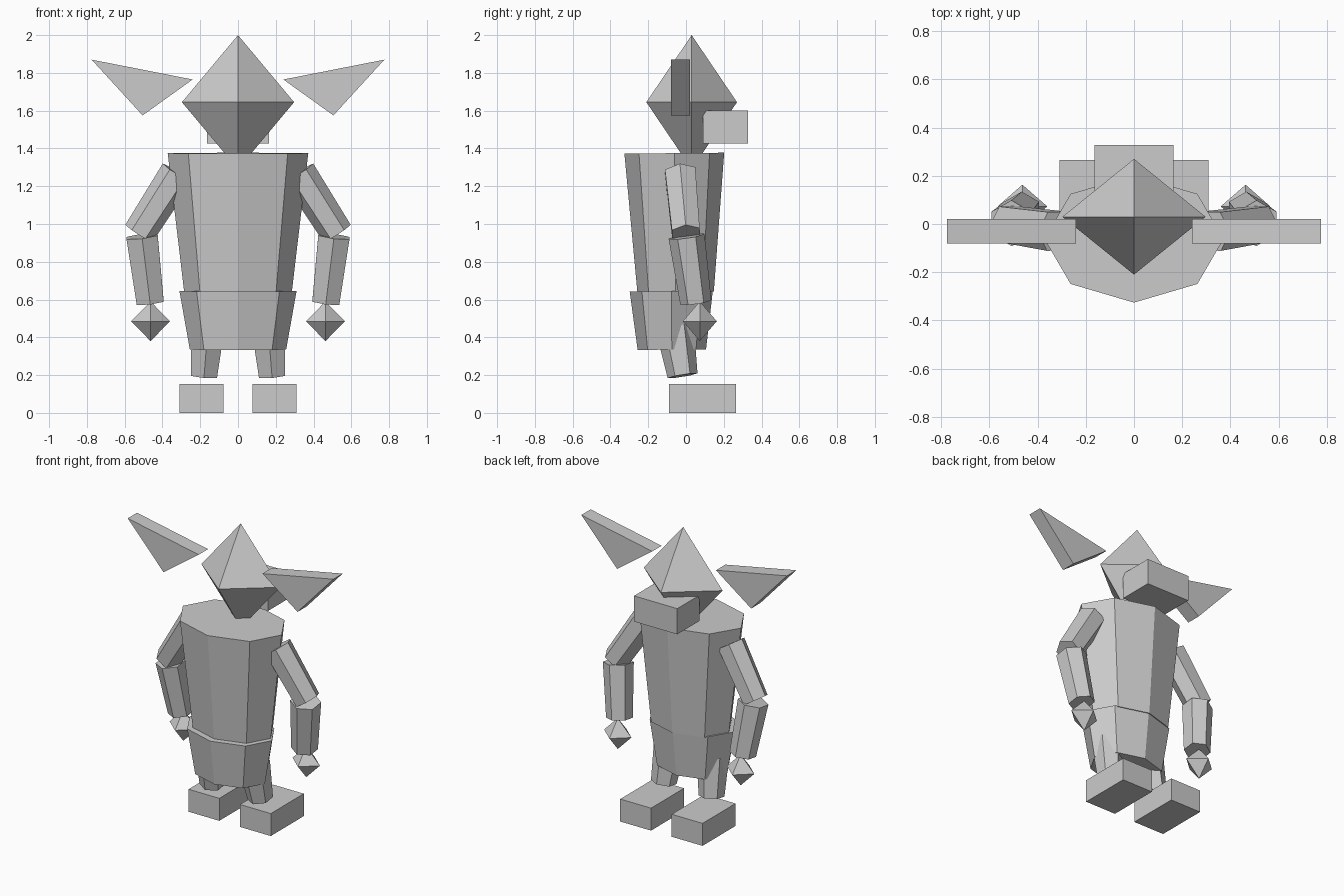
import bpy
import bmesh
from math import pi
from mathutils import Vector, Matrix

cube = bpy.data.objects.get("Cube")
if cube:
    bpy.data.objects.remove(cube, do_unlink=True)

grey = bpy.data.materials.new("plain_grey")
grey.use_nodes = True
grey.diffuse_color = (0.6, 0.6, 0.6, 1)
grey.node_tree.nodes["Principled BSDF"].inputs["Base Color"].default_value = (0.6, 0.6, 0.6, 1)


def finish(name, bm):
    bmesh.ops.recalc_face_normals(bm, faces=bm.faces)
    mesh = bpy.data.meshes.new(name)
    bm.to_mesh(mesh)
    bm.free()
    mesh.materials.append(grey)
    obj = bpy.data.objects.new(name, mesh)
    bpy.context.collection.objects.link(obj)
    return obj


def box(name, low, high):
    low, high = Vector(low), Vector(high)
    bm = bmesh.new()
    place = Matrix.Translation((low + high) / 2) @ Matrix.Diagonal((high - low).to_4d())
    bmesh.ops.create_cube(bm, size=1, matrix=place)
    return finish(name, bm)


def tapered(name, start, end, r_start, r_end, sides, turn=0, depth=1):
    """Tapered prism running from start to end; depth scales it along y."""
    start, end = Vector(start), Vector(end)
    axis = end - start
    spin = Vector((0, 0, 1)).rotation_difference(axis).to_matrix().to_4x4()
    place = (Matrix.Translation((start + end) / 2) @ spin
             @ Matrix.Diagonal((1, depth, 1, 1)) @ Matrix.Rotation(turn, 4, "Z"))
    bm = bmesh.new()
    bmesh.ops.create_cone(bm, cap_ends=True, segments=sides, radius1=r_start,
                          radius2=r_end, depth=axis.length, matrix=place)
    return finish(name, bm)


def diamond(name, centre, radii):
    """Octahedron with a corner on every axis."""
    bm = bmesh.new()
    ring = [bm.verts.new(p) for p in ((1, 0, 0), (0, 1, 0), (-1, 0, 0), (0, -1, 0))]
    for z in (1, -1):
        tip = bm.verts.new((0, 0, z))
        for i in range(4):
            bm.faces.new((ring[i], ring[(i + 1) % 4], tip))
    bm.transform(Matrix.Translation(centre) @ Matrix.Diagonal((*radii, 1)))
    return finish(name, bm)


def prism(name, outline, front, back):
    """Outline in x and z, extruded along y."""
    bm = bmesh.new()
    face = bm.faces.new([bm.verts.new((x, front, z)) for x, z in outline])
    grown = bmesh.ops.extrude_face_region(bm, geom=[face])["geom"]
    moved = [v for v in grown if isinstance(v, bmesh.types.BMVert)]
    bmesh.ops.translate(bm, verts=moved, vec=(0, back - front, 0))
    return finish(name, bm)


# Head and the block behind it
diamond("head", (0, 0.03, 1.645), (0.297, 0.24, 0.355))
box("head_block", (-0.163, 0.09, 1.425), (0.163, 0.327, 1.6))

# Eight-sided torso and hips
tapered("torso", (0, -0.055, 0.64), (0, -0.062, 1.375), 0.285, 0.372, 8, 0, 0.71)
tapered("hips", (0, -0.075, 0.335), (0, -0.078, 0.645), 0.255, 0.31, 8, 0, 0.71)

# Paired parts
for side, s in (("left", 1), ("right", -1)):
    prism(side + "_ear", [(s * 0.24, 1.765), (s * 0.775, 1.87), (s * 0.505, 1.575)],
          -0.08, 0.02)
    tapered(side + "_upper_arm", (s * 0.525, 0, 0.95), (s * 0.32, -0.03, 1.27),
            0.085, 0.093, 6, pi / 6)
    tapered(side + "_forearm", (s * 0.465, 0.052, 0.585), (s * 0.508, 0.003, 0.935),
            0.083, 0.096, 6)
    diamond(side + "_hand", (s * 0.463, 0.073, 0.485), (0.103, 0.09, 0.105))
    tapered(side + "_leg", (s * 0.18, -0.018, 0.197), (s * 0.16, -0.06, 0.455),
            0.08, 0.102, 6)
    box(side + "_foot", (s * 0.078, -0.09, 0), (s * 0.31, 0.265, 0.153))
